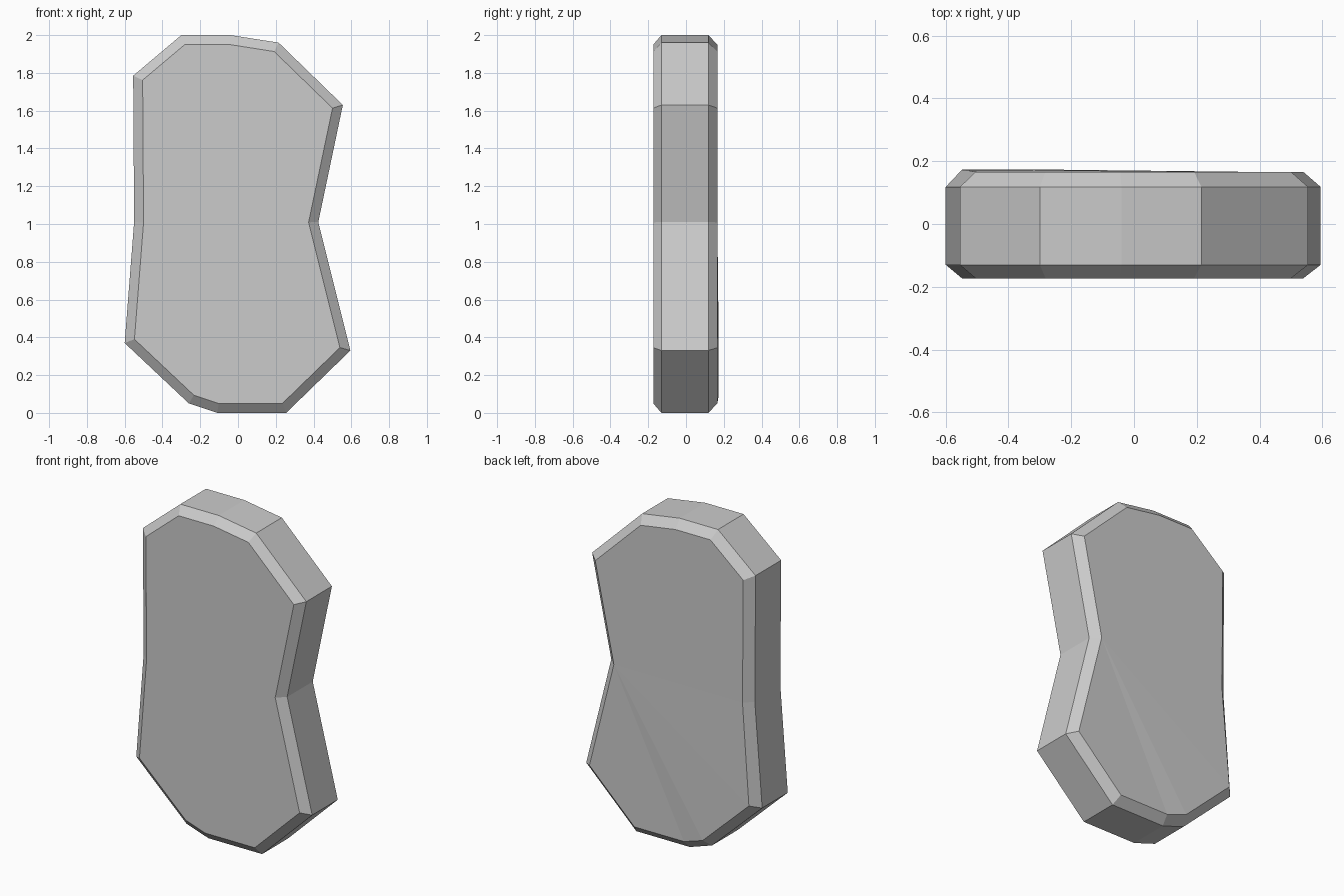
import bpy, bmesh

if "Cube" in bpy.data.objects:
    bpy.data.objects.remove(bpy.data.objects["Cube"])

# Outline seen from the front (x, z)
OUTLINE = [(-0.30, 2.0), (-0.04, 2.0), (0.215, 1.96), (0.555, 1.63),
           (0.425, 1.01), (0.595, 0.33), (0.255, 0.0), (-0.11, 0.0),
           (-0.26, 0.05), (-0.6, 0.37), (-0.55, 1.01), (-0.555, 1.785)]
FRONT, BACK = -0.13, 0.118
BEVEL, DEPTH = 0.05, 0.043

# Slab: extruded outline
bm = bmesh.new()
front = bm.faces.new([bm.verts.new((x, FRONT, z)) for x, z in OUTLINE])
ext = bmesh.ops.extrude_face_region(bm, geom=[front], use_keep_orig=True)
moved = [v for v in ext["geom"] if isinstance(v, bmesh.types.BMVert)]
bmesh.ops.translate(bm, verts=moved, vec=(0, BACK - FRONT, 0))
bmesh.ops.recalc_face_normals(bm, faces=bm.faces[:])

# Chamfered rims on the front and back faces
caps = [f for f in bm.faces if len(f.verts) > 4]
bmesh.ops.inset_individual(bm, faces=caps, thickness=BEVEL, depth=0,
                           use_even_offset=True)
for cap in caps:
    back = cap.calc_center_median().y > 0
    for v in cap.verts:
        v.co.y = BACK + 0.048 if back else FRONT - DEPTH
        # Slight swelling at the lower left of the back
        if back and v.co.x < -0.2 and v.co.z < 0.5:
            v.co.y += 0.007

bmesh.ops.triangulate(bm, faces=caps)
mesh = bpy.data.meshes.new("stone_slab")
bm.to_mesh(mesh)
bm.free()
slab = bpy.data.objects.new("stone_slab", mesh)
bpy.context.collection.objects.link(slab)
